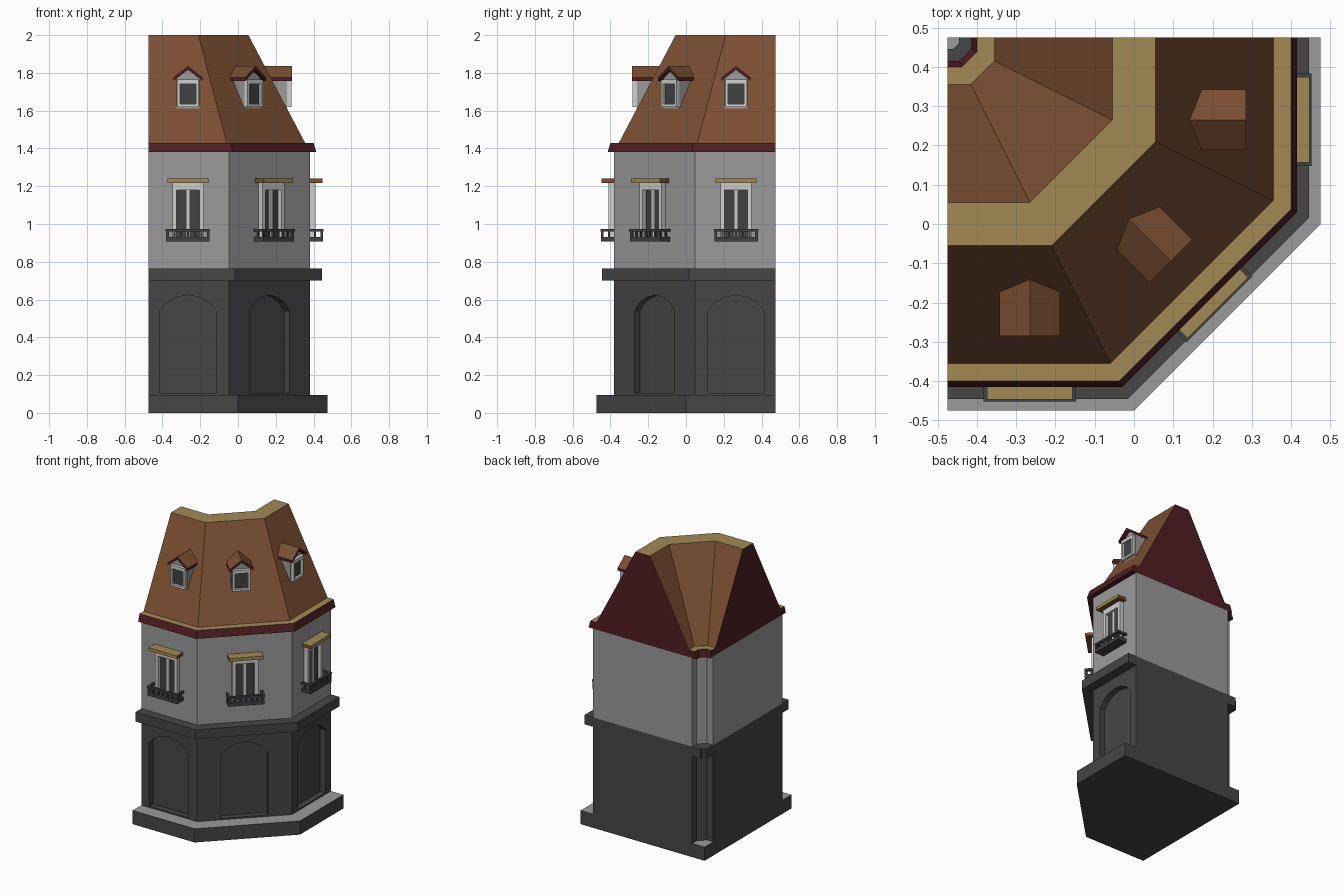
import bpy, bmesh, math
from mathutils import Vector

if "Cube" in bpy.data.objects:
    bpy.data.objects.remove(bpy.data.objects["Cube"])


def srgb(r, g, b):
    f = lambda c: c / 12.92 if c <= 0.04045 else ((c + 0.055) / 1.055) ** 2.4
    return (f(r / 255), f(g / 255), f(b / 255), 1)


COLORS = {
    "dark_stone": srgb(70, 70, 71), "wall_grey": srgb(155, 155, 155),
    "roof_brown": srgb(122, 78, 50), "ledge_tan": srgb(164, 138, 86),
    "maroon_trim": srgb(80, 30, 34), "frame_white": srgb(208, 208, 206),
    "glass": srgb(66, 66, 66), "iron": srgb(64, 65, 67),
}
MATS = {}
for n, c in COLORS.items():
    MATS[n] = bpy.data.materials.new(n)
    MATS[n].diffuse_color = c
NAMES = list(COLORS)


class Part:
    """Collects solids into one mesh object."""
    def __init__(self, name):
        self.name, self.bm = name, bmesh.new()

    def face(self, vs, mat):
        f = self.bm.faces.new(vs)
        f.material_index = NAMES.index(mat)

    def loft(self, rings, side_mats, cap_a, cap_b):
        R = [[self.bm.verts.new(p) for p in r] for r in rings]
        n = len(R[0])
        for a, b in zip(R, R[1:]):
            for i in range(n):
                j = (i + 1) % n
                m = side_mats if isinstance(side_mats, str) else side_mats[i]
                self.face((a[i], a[j], b[j], b[i]), m)
        self.face(R[0][::-1], cap_a)
        self.face(R[-1], cap_b)

    def prism(self, place, pts, o0, o1, sides, front=None):
        """Profile pts (along, z) extruded outwards from o0 to o1."""
        front = front or sides
        self.loft([[place(a, o, z) for a, z in pts] for o in (o0, o1)],
                  sides, front, front)

    def box(self, place, a0, a1, o0, o1, z0, z1, mat, ends=None):
        self.prism(place, [(a0, z0), (a1, z0), (a1, z1), (a0, z1)],
                   o0, o1, ends or mat, mat)

    def done(self):
        bmesh.ops.recalc_face_normals(self.bm, faces=self.bm.faces)
        me = bpy.data.meshes.new(self.name)
        self.bm.to_mesh(me)
        self.bm.free()
        ob = bpy.data.objects.new(self.name, me)
        for n in NAMES:
            me.materials.append(MATS[n])
        bpy.context.collection.objects.link(ob)
        return ob


E = 0.475


def plan(s):
    """Corner path of the building at offset s, shrinking to the back corner."""
    h = 0.5 * (s + E)
    return [(-E, s), (-h, s), (-s, h), (-s, E)]


def sweep(name, profile, mats, cap):
    P = Part(name)
    paths = [plan(s) for s, z in profile]
    P.loft([[(*paths[i][k], z) for i, (s, z) in enumerate(profile)]
            for k in range(4)], mats, cap, cap)
    return P.done()


def slab(name, s, z0, z1, mat):
    return sweep(name, [(-s, z0), (s, z0), (s, z1), (-s, z1)], mat, mat)


# Pavement base
P = Part("pavement_base")
foot = plan(-E) + [(-E, E)]
P.loft([[(x, y, z) for x, y in foot] for z in (0, 0.095)],
       "dark_stone", "dark_stone", "wall_grey")
P.done()

# Storeys, cornice and mansard roof
ground = slab("ground_floor", 0.38, 0.095, 0.70, "dark_stone")
slab("cornice", 0.445, 0.70, 0.765, "dark_stone")
slab("upper_floor", 0.38, 0.765, 1.38, "wall_grey")
half = [(-0.415, 1.38), (-0.40, 1.43), (-0.355, 1.43), (-0.055, 2.0)]
m, t, b = "maroon_trim", "ledge_tan", "roof_brown"
sweep("mansard_roof", half + [(-s, z) for s, z in half[::-1]],
      [m, t, b, t, b, t, m, m], m)


# Three facades: centre, along direction, outward direction, wall and dormer offset
def placer(center, along, out):
    c, a, o = Vector(center), Vector(along).normalized(), Vector(out).normalized()
    def place(x, d, z):
        p = c + a * x + o * d
        return (p.x, p.y, z)
    return place


FACADES = [
    ("front", placer((-0.265, 0), (1, 0), (0, -1)), 0.38, 0.26),
    ("corner", placer((0, 0), (1, 1), (1, -1)), 0.235, 0.1075),
    ("right", placer((0, 0.265), (0, 1), (1, 0)), 0.38, 0.26),
]

# Arched recesses cut into the ground floor
C = Part("arch_cutter")
right = [(0.15, 0.105), (0.15, 0.54), (0.115, 0.582), (0.06, 0.612)]
arch = right + [(0, 0.624)] + [(-a, z) for a, z in right[::-1]]
for _, pl, w, _d in FACADES:
    C.prism(pl, arch, w - 0.04, w + 0.05, "dark_stone")
cutter = C.done()
mod = ground.modifiers.new("arches", 'BOOLEAN')
mod.operation, mod.solver, mod.object = 'DIFFERENCE', 'EXACT', cutter
bpy.context.view_layer.update()
cut = bpy.data.meshes.new_from_object(
    ground.evaluated_get(bpy.context.evaluated_depsgraph_get()))
ground.modifiers.clear()
ground.data = cut
bpy.data.objects.remove(cutter)

for tag, pl, w, d in FACADES:
    # Tall window: frame bars, mullion, glass
    W = Part(tag + "_window")
    for sx in (-1, 1):
        a0, a1 = sorted((sx * 0.083, sx * 0.06))
        W.box(pl, a0, a1, w - 0.01, w + 0.03, 0.92, 1.22, "frame_white")
    W.box(pl, -0.06, 0.06, w - 0.01, w + 0.03, 1.18, 1.22, "frame_white")
    W.box(pl, -0.011, 0.011, w - 0.01, w + 0.015, 0.92, 1.18, "frame_white")
    W.box(pl, -0.06, 0.06, w - 0.01, w + 0.004, 0.92, 1.18, "glass")
    W.done()

    # Lintel: tan top and front, brown ends and underside
    L = Part(tag + "_lintel")
    L.box(pl, -0.109, 0.109, w - 0.01, w + 0.067, 1.218, 1.24, "ledge_tan",
          ["roof_brown", "roof_brown", "ledge_tan", "roof_brown"])
    L.done()

    # Balcony: floor, balusters and rail on three sides
    B = Part(tag + "_balcony")
    o = w + 0.07
    B.box(pl, -0.115, 0.115, w - 0.01, o, 0.908, 0.932, "iron")
    B.box(pl, -0.118, 0.118, o - 0.014, o + 0.002, 0.96, 0.974, "iron")
    for sx in (-1, 1):
        a0, a1 = sorted((sx * 0.118, sx * 0.102))
        B.box(pl, a0, a1, w - 0.01, o - 0.014, 0.96, 0.974, "iron")
        B.box(pl, sx * 0.11 - 0.005, sx * 0.11 + 0.005,
              w + 0.022, w + 0.032, 0.932, 0.96, "iron")
    for i in range(7):
        a, r = -0.108 + 0.036 * i, 0.007 if i in (0, 6) else 0.005
        B.box(pl, a - r, a + r, o - 0.012, o, 0.932, 0.96, "iron")
    B.done()

    # Dormer: body, pitched roof, window
    D = Part(tag + "_dormer")
    D.prism(pl, [(-0.06, 1.605), (0.06, 1.605), (0.06, 1.77), (0, 1.82),
                 (-0.06, 1.77)], d - 0.12, d, "wall_grey")
    D.prism(pl, [(-0.077, 1.776), (-0.077, 1.758), (0, 1.816), (0.077, 1.758),
                 (0.077, 1.776), (0, 1.836)], d - 0.135, d + 0.025,
            [m, m, m, m, b, b], m)
    for sx in (-1, 1):
        a0, a1 = sorted((sx * 0.057, sx * 0.042))
        D.box(pl, a0, a1, d - 0.01, d + 0.022, 1.62, 1.765, "frame_white")
    D.box(pl, -0.042, 0.042, d - 0.01, d + 0.022, 1.62, 1.635, "frame_white")
    D.box(pl, -0.042, 0.042, d - 0.01, d + 0.022, 1.742, 1.765, "frame_white")
    D.box(pl, -0.042, 0.042, d - 0.01, d + 0.006, 1.635, 1.742, "glass")
    D.done()

for m in bpy.data.materials:
    if m.users and not m.is_grease_pencil:
        m.use_nodes = True
        m.node_tree.nodes["Principled BSDF"].inputs["Base Color"].default_value = m.diffuse_color
